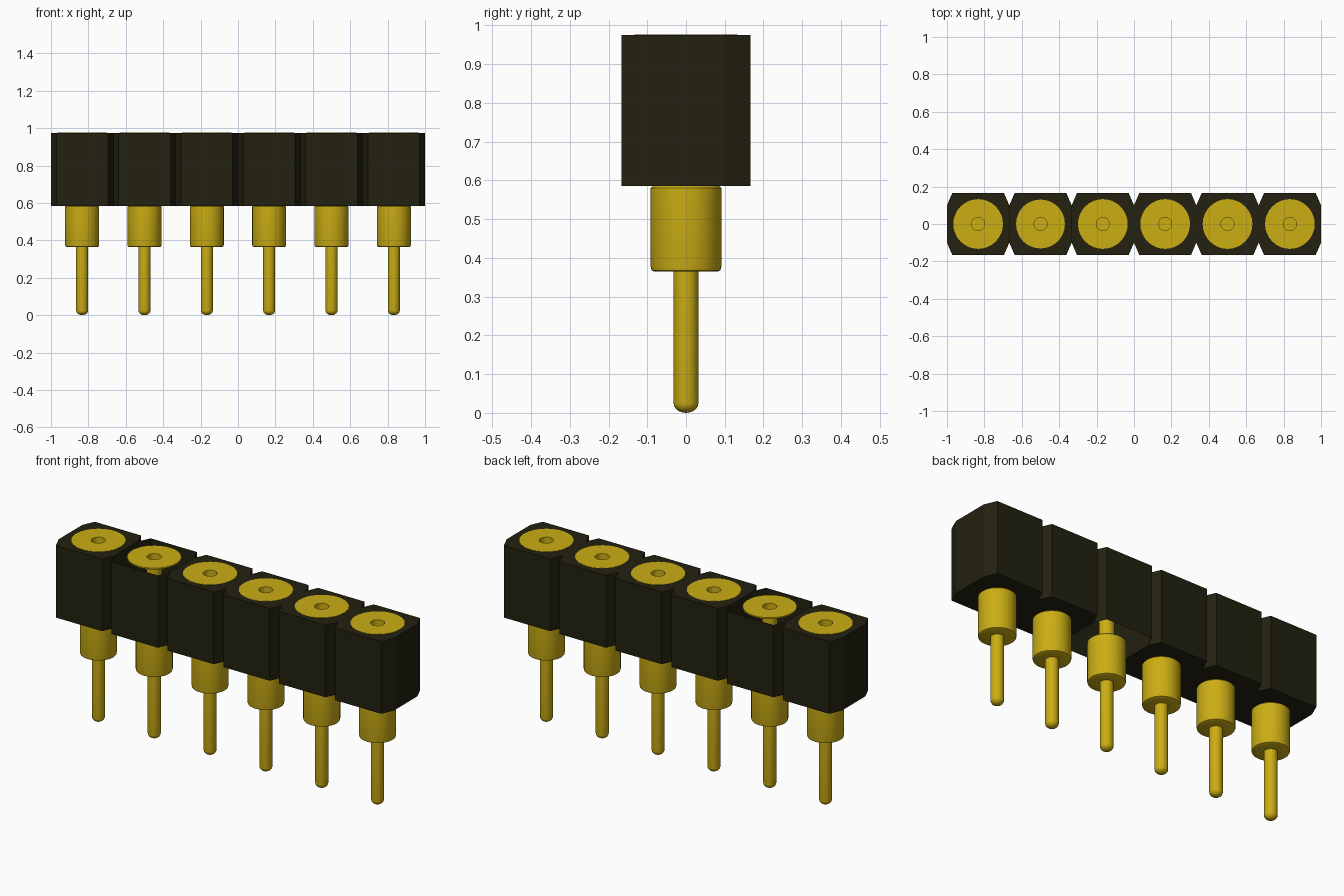
import bpy, bmesh, math

cube = bpy.data.objects.get("Cube")
if cube:
    bpy.data.objects.remove(cube, do_unlink=True)

COUNT, PITCH = 6, 1 / 3
BASE, TOP = 0.585, 0.975
COLLAR_R, DISC_R = 0.091, 0.133
SIDES = 32


def material(name, rgb):
    mat = bpy.data.materials.new(name)
    mat.use_nodes = True
    mat.diffuse_color = (*rgb, 1)
    mat.node_tree.nodes["Principled BSDF"].inputs["Base Color"].default_value = (*rgb, 1)
    return mat


black = material("black plastic", (0.016, 0.015, 0.005))
gold = material("gold metal", (0.60, 0.42, 0.007))


def finish(bm, name, mat, x):
    mesh = bpy.data.meshes.new(name)
    bm.to_mesh(mesh)
    bm.free()
    mesh.materials.append(mat)
    obj = bpy.data.objects.new(name, mesh)
    obj.location.x = x
    bpy.context.collection.objects.link(obj)
    return obj


def loop(bm, points, z):
    verts = [bm.verts.new((x, y, z)) for x, y in points]
    edges = [bm.edges.new((v, verts[i - 1])) for i, v in enumerate(verts)]
    return verts, edges


def circle(r):
    return [(r * math.cos(a * math.tau / SIDES), r * math.sin(a * math.tau / SIDES))
            for a in range(SIDES)]


def housing(name, x, open_top, open_bottom):
    """Chamfered block with round openings at both ends."""
    bm = bmesh.new()
    hx, hy, cx, cy = PITCH / 2, 0.166, 0.138, 0.10
    outline = [(hx, -cy), (hx, cy), (cx, hy), (-cx, hy),
               (-hx, cy), (-hx, -cy), (-cx, -hy), (cx, -hy)]
    low, low_edges = loop(bm, outline, BASE)
    high, high_edges = loop(bm, outline, TOP)
    for i in range(len(outline)):
        bm.faces.new((low[i - 1], low[i], high[i], high[i - 1]))
    # End faces with their round openings
    for missing, edges, r, z, up in ((open_top, high_edges, DISC_R - 0.002, TOP, 1),
                                     (open_bottom, low_edges, COLLAR_R - 0.006, BASE, -1)):
        if missing:
            continue
        ring = loop(bm, circle(r), z)[1]
        result = bmesh.ops.triangle_fill(bm, edges=edges + ring, use_beauty=True,
                                         normal=(0, 0, up))
        for f in result["geom"]:
            if isinstance(f, bmesh.types.BMFace):
                f.normal_update()
                if f.normal.z * up < 0:
                    f.normal_flip()
    finish(bm, name, black, x)


def contact(name, x):
    """Lathed pin, collar, inner tube and top disc with its socket hole."""
    r = 0.032
    tip = [(r * math.sin(a), 0.025 * (1 - math.cos(a)))
           for a in (i * math.pi / 10 for i in range(6))]
    profile = tip + [
        (r, 0.365), (COLLAR_R - 0.008, 0.365), (COLLAR_R - 0.002, 0.368),
        (COLLAR_R, 0.376), (COLLAR_R, BASE - 0.005), (COLLAR_R - 0.006, BASE + 0.001),
        (0.037, BASE + 0.001), (0.037, TOP - 0.006), (DISC_R, TOP - 0.006),
        (DISC_R, TOP + 0.001), (0.035, TOP + 0.001), (0.035, 0.62), (0, 0.62)]
    bm = bmesh.new()
    verts = [bm.verts.new((px, 0, pz)) for px, pz in profile]
    edges = [bm.edges.new(pair) for pair in zip(verts, verts[1:])]
    bmesh.ops.spin(bm, geom=verts + edges, cent=(0, 0, 0), axis=(0, 0, 1),
                   angle=math.tau, steps=SIDES, use_merge=True)
    bmesh.ops.remove_doubles(bm, verts=bm.verts[:], dist=0.0001)
    bmesh.ops.recalc_face_normals(bm, faces=bm.faces[:])
    obj = finish(bm, name, gold, x)
    bpy.ops.object.select_all(action='DESELECT')
    obj.select_set(True)
    bpy.context.view_layer.objects.active = obj
    bpy.ops.object.shade_smooth_by_angle(angle=math.radians(40))


# Row of segments; one is open above and one is open below
for n in range(COUNT):
    x = (n - (COUNT - 1) / 2) * PITCH
    housing(f"housing_{n + 1}", x, n == 1, n == 3)
    contact(f"contact_pin_{n + 1}", x)
